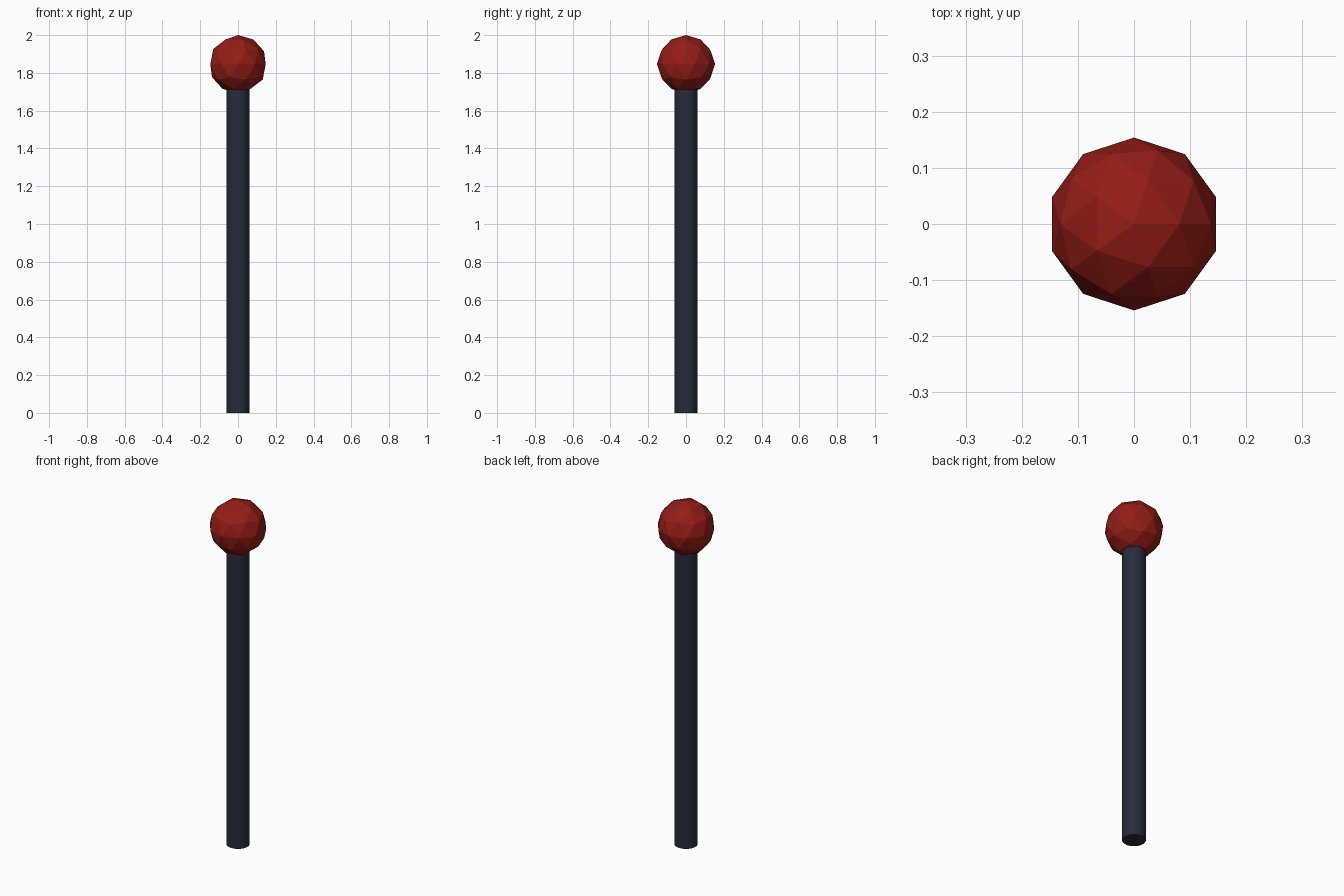
import bpy

if "Cube" in bpy.data.objects:
    bpy.data.objects.remove(bpy.data.objects["Cube"])

BALL_R = 0.154
STICK_R = 0.061
BALL_Z = 2.0 - BALL_R


def colour(obj, name, rgb):
    mat = bpy.data.materials.new(name)
    mat.diffuse_color = (*rgb, 1.0)
    mat.use_nodes = True
    mat.node_tree.nodes["Principled BSDF"].inputs["Base Color"].default_value = mat.diffuse_color
    obj.data.materials.append(mat)


# Straight round stick, its top end buried in the ball
bpy.ops.mesh.primitive_cylinder_add(vertices=32, radius=STICK_R, depth=BALL_Z,
                                    location=(0, 0, BALL_Z / 2))
stick = bpy.context.object
stick.name = "stick"
colour(stick, "dark_blue_grey", (0.020, 0.025, 0.045))

# Faceted ball on top
bpy.ops.mesh.primitive_ico_sphere_add(subdivisions=2, radius=BALL_R,
                                      location=(0, 0, BALL_Z))
ball = bpy.context.object
ball.name = "ball_head"
colour(ball, "deep_red", (0.30, 0.012, 0.008))
